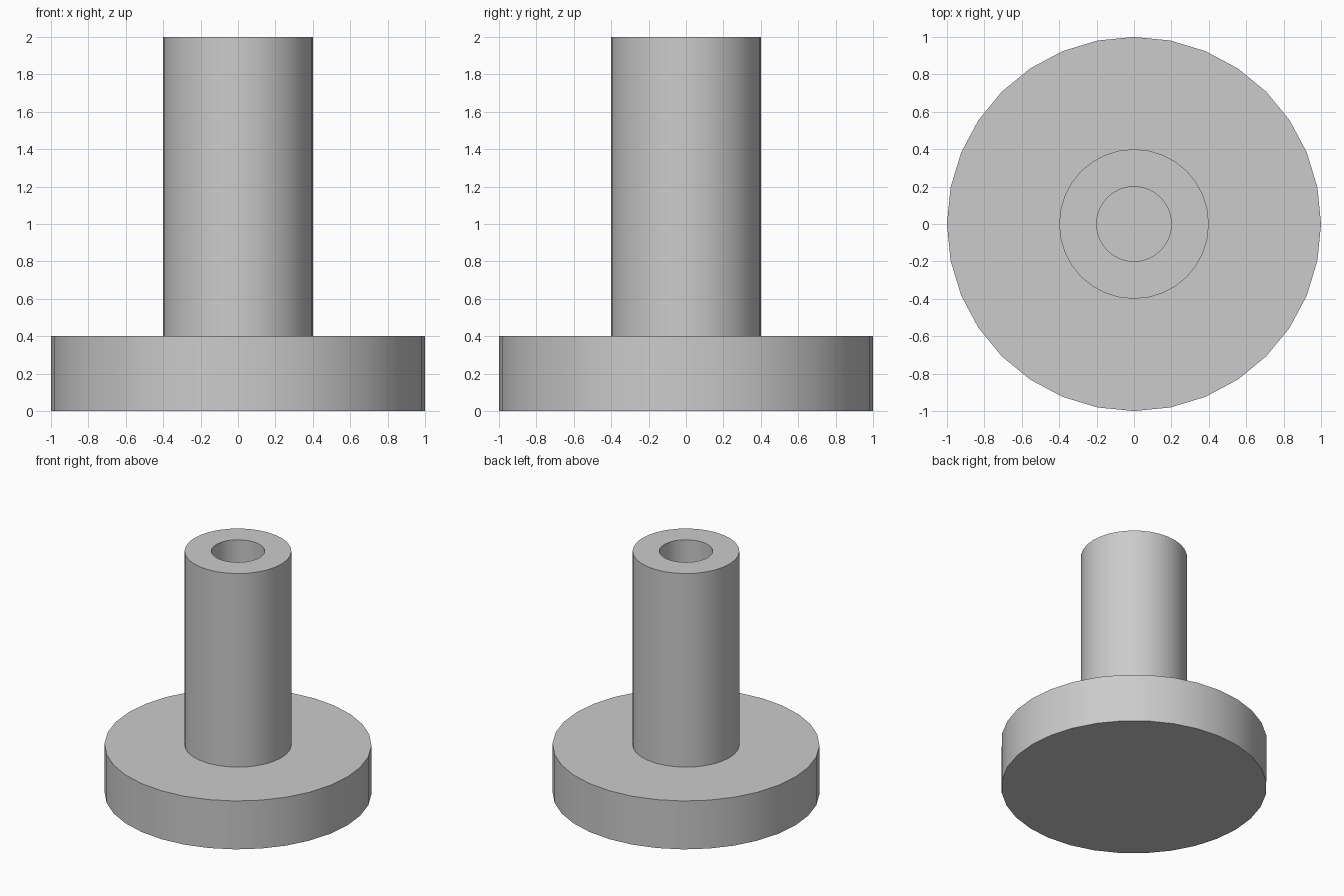
import bpy
import bmesh
import math

cube = bpy.data.objects.get("Cube")
if cube:
    bpy.data.objects.remove(cube, do_unlink=True)

SIDES = 32

grey = bpy.data.materials.new("light_grey")
grey.use_nodes = True
colour = (0.6, 0.6, 0.6, 1)
grey.diffuse_color = colour
grey.node_tree.nodes["Principled BSDF"].inputs["Base Color"].default_value = colour


def lathe(name, profile):
    """Turn a closed (radius, height) outline, axis to axis, about z."""
    bm = bmesh.new()
    rings = []
    for radius, z in profile:
        rings.append([
            bm.verts.new((radius * math.cos(math.tau * i / SIDES),
                          radius * math.sin(math.tau * i / SIDES), z))
            for i in range(SIDES)])
    for low, high in zip(rings, rings[1:]):
        for i in range(SIDES):
            j = (i + 1) % SIDES
            bm.faces.new((low[i], low[j], high[j], high[i]))
    # Close the underside and the floor of the bore
    bm.faces.new(rings[0][::-1])
    bm.faces.new(rings[-1])
    bmesh.ops.recalc_face_normals(bm, faces=bm.faces)
    mesh = bpy.data.meshes.new(name)
    bm.to_mesh(mesh)
    bm.free()
    mesh.materials.append(grey)
    obj = bpy.data.objects.new(name, mesh)
    bpy.context.collection.objects.link(obj)
    bpy.ops.object.select_all(action="DESELECT")
    obj.select_set(True)
    bpy.context.view_layer.objects.active = obj
    bpy.ops.object.shade_smooth_by_angle(angle=math.radians(30))
    return obj


BASE_RADIUS, POST_RADIUS, BORE_RADIUS = 1.0, 0.4, 0.2
BASE_TOP, POST_TOP = 0.4, 2.0

# Round base with a hollow post, bored down to the top of the base
lathe("flanged_post", [
    (BASE_RADIUS, 0), (BASE_RADIUS, BASE_TOP),
    (POST_RADIUS, BASE_TOP), (POST_RADIUS, POST_TOP),
    (BORE_RADIUS, POST_TOP), (BORE_RADIUS, BASE_TOP),
])
